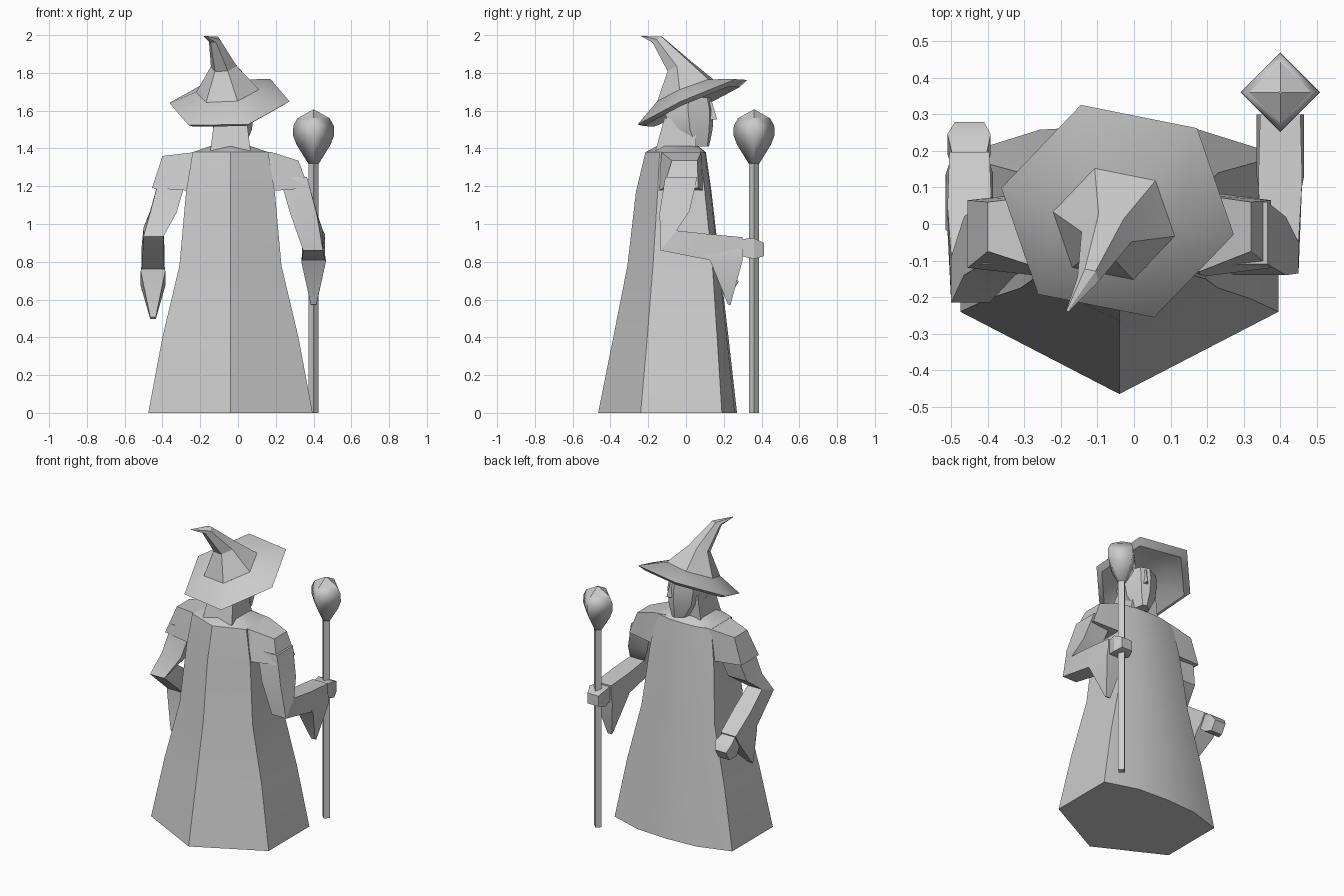
import bpy, bmesh, math
from mathutils import Matrix, Vector

if "Cube" in bpy.data.objects:
    bpy.data.objects.remove(bpy.data.objects["Cube"], do_unlink=True)

grey = bpy.data.materials.new("plain grey")
grey.use_nodes = True
grey.diffuse_color = (0.6, 0.6, 0.6, 1)
grey.node_tree.nodes["Principled BSDF"].inputs["Base Color"].default_value = (0.6, 0.6, 0.6, 1)


def loft(name, rings, angle=30):
    """Skin a stack of equal rings, with closed ends."""
    bm = bmesh.new()
    loops = [[bm.verts.new(p) for p in ring] for ring in rings]
    n = len(loops[0])
    for a, b in zip(loops, loops[1:]):
        for i in range(n):
            j = (i + 1) % n
            bm.faces.new((a[i], a[j], b[j], b[i]))
    bm.faces.new(loops[0])
    bm.faces.new(loops[-1])
    bmesh.ops.recalc_face_normals(bm, faces=bm.faces)
    mesh = bpy.data.meshes.new(name)
    bm.to_mesh(mesh)
    bm.free()
    obj = bpy.data.objects.new(name, mesh)
    bpy.context.collection.objects.link(obj)
    mesh.materials.append(grey)
    bpy.ops.object.select_all(action='DESELECT')
    obj.select_set(True)
    bpy.context.view_layer.objects.active = obj
    bpy.ops.object.shade_smooth_by_angle(angle=math.radians(angle))
    return obj


def polygon(n, start, x, y, z, r, sx=0, sy=0, squash=1):
    """Regular ring lying on a sloped plane."""
    pts = []
    for i in range(n):
        a = math.radians(start - 360 * i / n)
        dx, dy = r * math.cos(a), r * math.sin(a) * squash
        pts.append((x + dx, y + dy, z + sx * dx + sy * dy))
    return pts


def strip(x0, x1, a, b):
    """Four-point ring spanning x0..x1 between two (y, z) points."""
    return [(x0, *a), (x1, *a), (x1, *b), (x0, *b)]


# Robe: ridge at the back, flat sides, gently curved front
MID = -0.04


def robe_ring(z, hw, back, side_back, side_front, front):
    bulge = side_front + (front - side_front) * 0.85
    half = [(hw, side_back), (hw, side_front), (hw / 2, bulge)]
    pts = [(0, back)] + half + [(0, front)] + [(-x, y) for x, y in reversed(half)]
    return [(MID + x, y, z) for x, y in pts]


loft("robe", [
    robe_ring(0, 0.435, -0.465, -0.24, 0.19, 0.27),
    robe_ring(0.4, 0.36, -0.385, -0.205, 0.165, 0.225),
    robe_ring(0.78, 0.27, -0.31, -0.175, 0.14, 0.18),
    robe_ring(1.17, 0.235, -0.265, -0.15, 0.10, 0.135),
    robe_ring(1.38, 0.2, -0.215, -0.14, 0.075, 0.105),
    robe_ring(1.415, 0.1, -0.15, -0.11, 0.03, 0.06)])

# Neck
loft("neck", [polygon(4, 45, MID, -0.055, 1.39, 0.15),
              polygon(4, 45, MID, -0.03, 1.56, 0.12)])

# Head, turned slightly to its side
TURN = Matrix.Translation((-0.03, 0, 0)) @ Matrix.Rotation(math.radians(-20), 4, 'Z')


def head_ring(z, hw, back, cheek, front):
    pts = [(hw, back), (hw, cheek), (hw * 0.3, front),
           (-hw * 0.3, front), (-hw, cheek), (-hw, back)]
    return [TURN @ Vector((u, v, z)) for u, v in pts]


loft("head", [head_ring(1.41, 0.045, 0.05, 0.075, 0.125),
              head_ring(1.5, 0.09, -0.04, 0.055, 0.14),
              head_ring(1.6, 0.105, -0.09, 0.05, 0.145),
              head_ring(1.67, 0.1, -0.09, 0.05, 0.13)], 20)
loft("nose", [[TURN @ Vector(p) for p in ring] for ring in (
    [(-0.02, 0.13, 1.55), (0.02, 0.13, 1.55), (0, 0.175, 1.555)],
    [(-0.01, 0.13, 1.65), (0.01, 0.13, 1.65), (0, 0.145, 1.65)])])


# Hat: tilted six-sided brim, hollow below, and a bent cone
def hex_ring(*args):
    return polygon(6, 108, *args, squash=0.94)


cone_base = hex_ring(-0.055, 0.0, 1.705, 0.17, 0.12, 0.4)
loft("hat_brim", [
    hex_ring(-0.045, 0.025, 1.675, 0.15, 0.1, 0.44),
    hex_ring(-0.045, 0.03, 1.622, 0.285, 0.1, 0.44),
    hex_ring(-0.045, 0.035, 1.645, 0.325, 0.1, 0.44),
    cone_base], 38)
loft("hat_cone", [
    cone_base,
    hex_ring(-0.075, -0.035, 1.835, 0.07, 0.1, 0.45),
    hex_ring(-0.125, -0.15, 1.975, 0.03, 0.2, 0.6),
    hex_ring(-0.18, -0.235, 1.995, 0.005)], 20)

# Arms: the right one is bent further down than the left one
PIVOT = Vector((-0.1, 0.91))


def build_arm(side, flip, bend, shift, shoulder_z, reach):
    def fx(x):
        return -0.05 - x if flip else x

    def yz(y, z):
        v = Vector((y, z)) - PIVOT
        c, s = math.cos(bend), math.sin(bend)
        return (PIVOT.x + c * v.x - s * v.y + shift[0],
                PIVOT.y + s * v.x + c * v.y + shift[1])

    def ring(x0, x1, a, b):
        return strip(fx(x0), fx(x1), yz(*a), yz(*b))

    # Draped shoulder
    def cap(x, low, high, z0, z1, slant=0):
        return [(fx(x + slant), low[0], z0), (fx(x), high[0], z1),
                (fx(x), high[1], z1), (fx(x + slant), low[1], z0)]

    loft(side + "_shoulder", [
        cap(0.08, (-0.145, 0.09), (-0.13, 0.08), 1.17, 1.39),
        cap(0.18, (-0.145, 0.09), (-0.13, 0.08), 1.175, 1.38),
        cap(reach, (-0.12, 0.065), (-0.075, 0.06), 1.19, shoulder_z, 0.055)], 10)
    # Upper sleeve, then forearm
    elbow = ring(0.345, 0.45, (-0.135, 0.86), (-0.05, 0.965))
    wrist = ring(0.345, 0.455, (0.3, 0.82), (0.3, 0.93))
    loft(side + "_upper_sleeve", [
        strip(fx(0.22), fx(0.365), (-0.11, 1.25), (0.06, 1.25)),
        strip(fx(0.275), fx(0.415), (-0.14, 1.06), (0.02, 1.07)), elbow])
    loft(side + "_forearm", [
        elbow, ring(0.34, 0.46, (0.12, 0.81), (0.12, 0.947)), wrist])
    # Hanging cuff
    loft(side + "_cuff", [
        ring(0.345, 0.455, (0.08, 0.87), (0.3, 0.87)),
        ring(0.335, 0.465, (0.13, 0.8), (0.3, 0.81)),
        ring(0.385, 0.415, (0.222, 0.575), (0.235, 0.57))])
    # Fist
    loft(side + "_hand", [
        ring(0.355, 0.445, (0.29, 0.83), (0.29, 0.92)),
        ring(0.342, 0.46, (0.36, 0.815), (0.36, 0.925)),
        ring(0.36, 0.44, (0.412, 0.83), (0.412, 0.9))])


build_arm("left", False, 0, (0, 0), 1.335, 0.32)
build_arm("right", True, math.radians(-30), (-0.06, 0.05), 1.36, 0.35)

# Staff with a diamond knob
SX, SY = 0.4, 0.36


def knob(z, r):
    return polygon(4, 90, SX, SY, z, r)


loft("staff_shaft", [knob(0, 0.027), knob(1.34, 0.027)])
loft("staff_knob", [knob(1.32, 0.028), knob(1.42, 0.09), knob(1.47, 0.109),
                    knob(1.52, 0.107), knob(1.56, 0.085)], 100)
loft("staff_tip", [knob(1.56, 0.085), knob(1.605, 0.004)])
